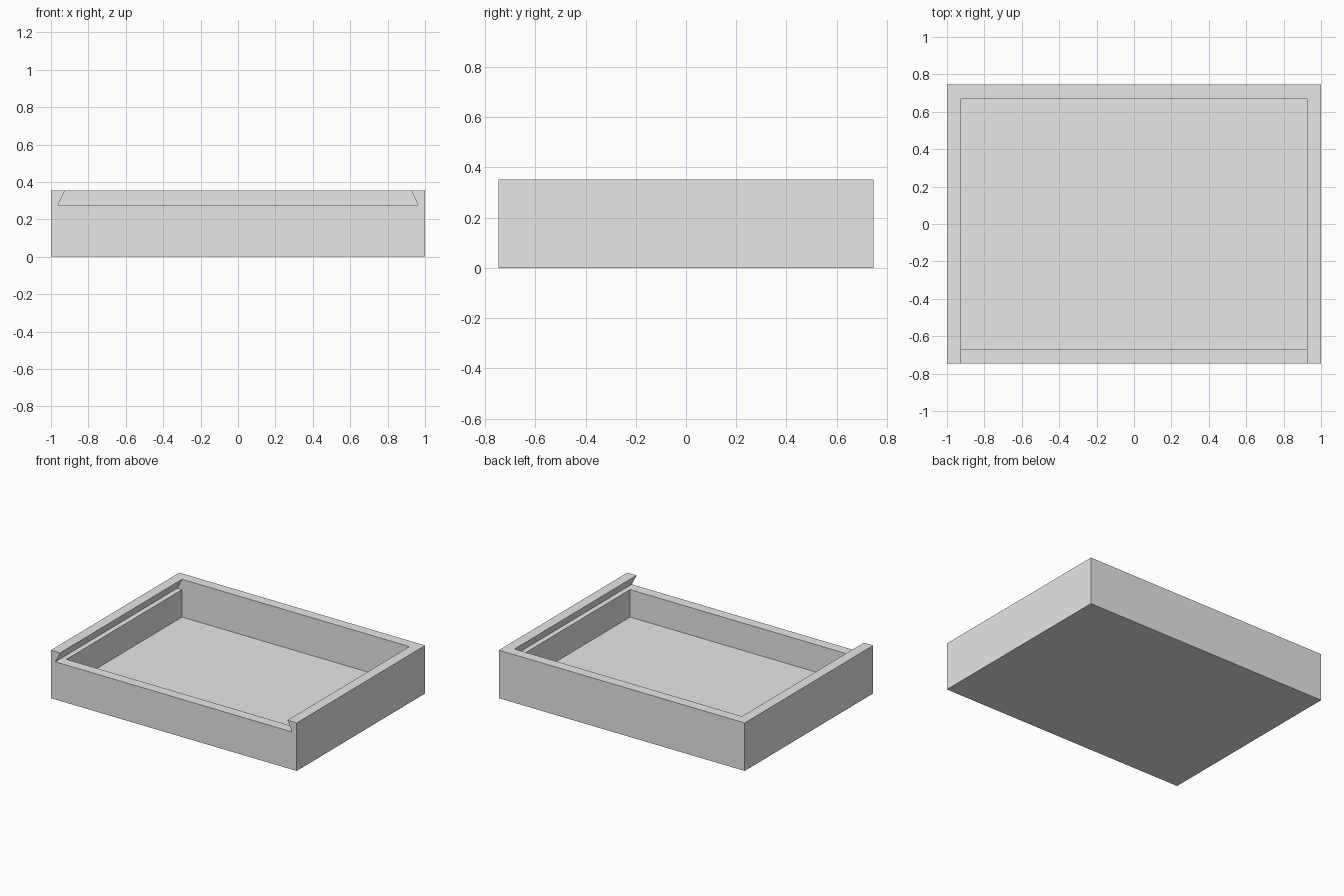
import bpy
import bmesh

if "Cube" in bpy.data.objects:
    bpy.data.objects.remove(bpy.data.objects["Cube"])

W, D, H = 1.0, 0.746, 0.353      # half width, half depth, height
WALL = 0.075                     # wall and floor thickness
LEDGE = 0.277                    # height where the lid groove starts
UNDERCUT = 0.038                 # how far the groove bites into the side walls
IX, IY = W - WALL, D - WALL      # half size of the cavity

grey = bpy.data.materials.new("light_grey")
grey.diffuse_color = (0.8, 0.8, 0.8, 1)
grey.use_nodes = True
grey.node_tree.nodes["Principled BSDF"].inputs["Base Color"].default_value = grey.diffuse_color


def prism(name, profile, y0, y1):
    """Extrude an (x, z) profile along y."""
    bm = bmesh.new()
    face = bm.faces.new([bm.verts.new((x, y0, z)) for x, z in profile])
    ext = bmesh.ops.extrude_face_region(bm, geom=[face])["geom"]
    verts = [g for g in ext if isinstance(g, bmesh.types.BMVert)]
    bmesh.ops.translate(bm, verts=verts, vec=(0, y1 - y0, 0))
    bmesh.ops.recalc_face_normals(bm, faces=bm.faces)
    mesh = bpy.data.meshes.new(name)
    bm.to_mesh(mesh)
    bm.free()
    mesh.materials.append(grey)
    obj = bpy.data.objects.new(name, mesh)
    bpy.context.collection.objects.link(obj)
    return obj


def mirrored(right):
    """Close a right-hand profile with its mirror image."""
    return right + [(-x, z) for x, z in reversed(right)]


# Solid block of the box
box = prism("box_body", mirrored([(W, 0), (W, H)]), -D, D)

# Storage cavity, ending above the floor
cavity = prism("cavity_cutter", mirrored([(IX, WALL), (IX, LEDGE + 0.02)]), -IY, IY)

# Dovetail groove for a sliding lid, open at the front and the top
over = 0.05
slope = UNDERCUT / (H - LEDGE)
groove = prism("lid_groove_cutter",
               mirrored([(IX + UNDERCUT, LEDGE), (IX - slope * over, H + over)]),
               -D - 0.1, IY)

for cutter in (cavity, groove):
    mod = box.modifiers.new(cutter.name, 'BOOLEAN')
    mod.operation = 'DIFFERENCE'
    mod.solver = 'EXACT'
    mod.object = cutter
    cutter.hide_render = True
    cutter.hide_viewport = False
    cutter.display_type = 'WIRE'

# Apply the cuts and remove the cutters
bpy.context.view_layer.objects.active = box
box.select_set(True)
for mod in list(box.modifiers):
    bpy.ops.object.modifier_apply(modifier=mod.name)
for cutter in (cavity, groove):
    bpy.data.objects.remove(cutter)
